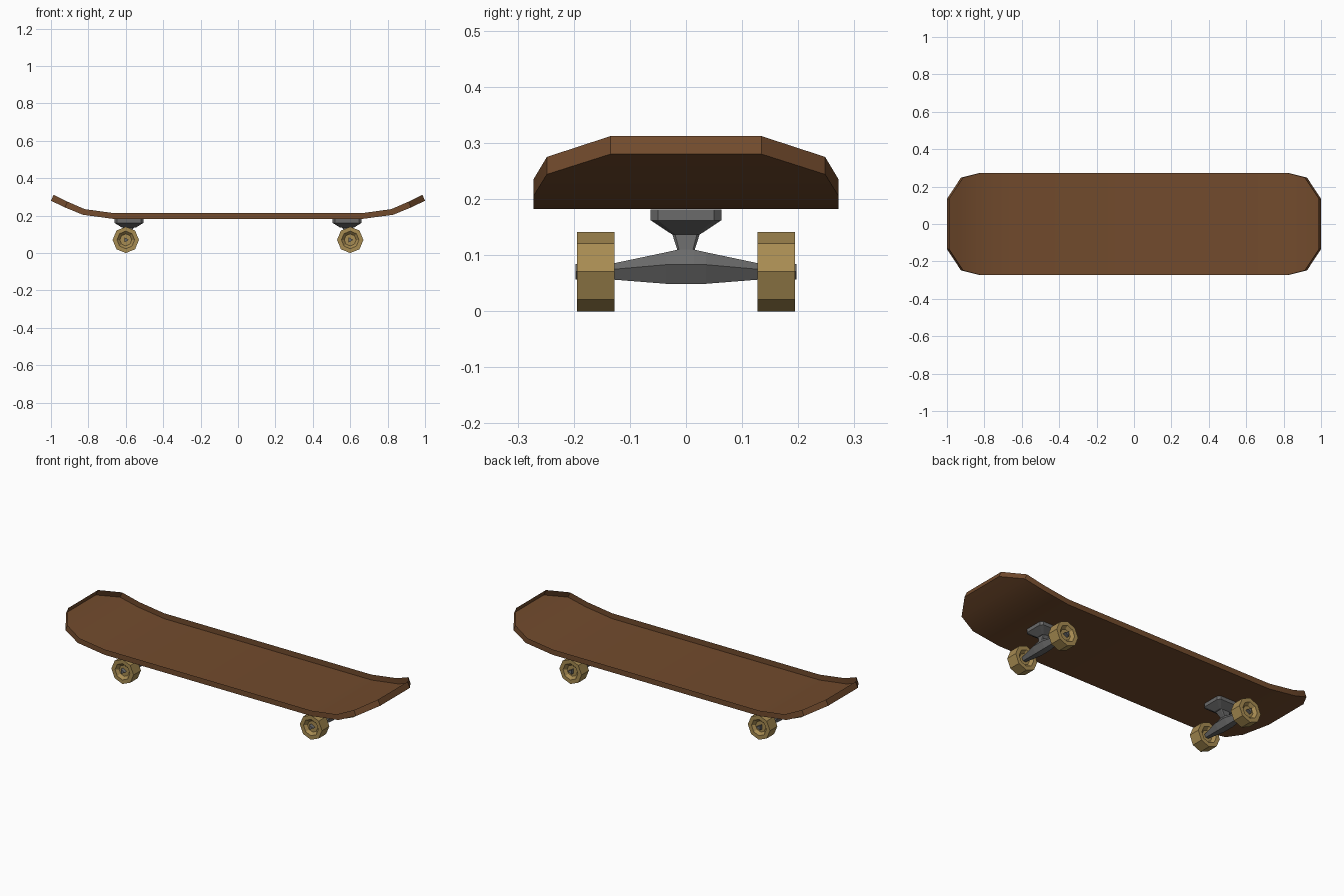
import bpy, bmesh, math

if "Cube" in bpy.data.objects:
    bpy.data.objects.remove(bpy.data.objects["Cube"])


def material(name, rgb):
    mat = bpy.data.materials.new(name)
    mat.use_nodes = True
    mat.diffuse_color = (*rgb, 1)
    mat.node_tree.nodes["Principled BSDF"].inputs["Base Color"].default_value = (*rgb, 1)
    return mat


WOOD = material("brown wood", (0.168, 0.07, 0.026))
METAL = material("grey metal", (0.145, 0.145, 0.145))
RUBBER = material("tan rubber", (0.39, 0.262, 0.085))


def loft(name, rings, mat, closed=True):
    """Skin a row of equal-sized rings (or open strips) and cap both ends."""
    bm = bmesh.new()
    loops = [[bm.verts.new(p) for p in ring] for ring in rings]
    n = len(loops[0])
    for a, b in zip(loops, loops[1:]):
        for i in range(n if closed else n - 1):
            j = (i + 1) % n
            bm.faces.new((a[i], a[j], b[j], b[i]))
    bm.faces.new(loops[0])
    bm.faces.new(loops[-1])
    bmesh.ops.recalc_face_normals(bm, faces=bm.faces)
    mesh = bpy.data.meshes.new(name)
    bm.to_mesh(mesh)
    bm.free()
    mesh.materials.append(mat)
    obj = bpy.data.objects.new(name, mesh)
    bpy.context.collection.objects.link(obj)
    return obj


def plate_ring(cx, hx, hy, z, cut):
    """Rectangle with chamfered corners, lying flat at height z."""
    corners = [(hx, hy - cut), (hx - cut, hy), (cut - hx, hy), (-hx, hy - cut),
               (-hx, cut - hy), (cut - hx, -hy), (hx - cut, -hy), (hx, cut - hy)]
    return [(cx + x, y, z) for x, y in corners]


def disc_ring(cx, y, cz, r, sides):
    angles = [math.tau * i / sides for i in range(sides)]
    return [(cx + r * math.cos(a), y, cz + r * math.sin(a)) for a in angles]


# Deck: open tray with a raised rim; bottom x, bottom z, rim x, rim z, half width
half = [(0.66, 0.182, 0.66, 0.213, 0.272),
        (0.83, 0.205, 0.82, 0.235, 0.272),
        (0.925, 0.244, 0.912, 0.275, 0.248),
        (1.0, 0.28, 0.986, 0.312, 0.135)]
stations = [(-a, b, -c, d, w) for a, b, c, d, w in reversed(half)] + half
deck = loft("deck", [[(tx, -w, tz), (bx, -w, bz), (bx, w, bz), (tx, w, tz)]
                     for bx, bz, tx, tz, w in stations], WOOD, closed=False)
bpy.ops.object.select_all(action="DESELECT")
deck.select_set(True)
bpy.context.view_layer.objects.active = deck
bpy.ops.object.shade_smooth_by_angle(angle=math.radians(30))

AXLE_X, AXLE_Z, WHEEL_R = 0.6, 0.0705, 0.0705

# Hanger sections: y, top, middle, bottom, half thickness
hanger_half = [(0.014, 0.11, 0.083, 0.049, 0.036),
               (0.036, 0.105, 0.083, 0.049, 0.036),
               (0.15, 0.081, 0.073, 0.058, 0.016)]
hanger = [(-y, *rest) for y, *rest in reversed(hanger_half)] + hanger_half

# Wheel profile with a dished hub on both faces: y, radius
wheel = [(0.143, 0.032), (0.127, 0.047), (0.127, WHEEL_R),
         (0.194, WHEEL_R), (0.194, 0.047), (0.178, 0.032)]

for s, end in ((1, "left"), (-1, "right")):
    ax, bx = s * AXLE_X, s * 0.583

    # Baseplate bolted under the deck
    loft(end + "_baseplate", [plate_ring(bx, 0.078, 0.063, 0.1815, 0.013),
                              plate_ring(bx, 0.078, 0.063, 0.162, 0.013),
                              plate_ring(bx, 0.038, 0.025, 0.137, 0.006)], METAL)
    # Neck between baseplate and hanger
    loft(end + "_neck", [plate_ring(bx, 0.03, 0.025, 0.139, 0.005),
                         plate_ring(ax, 0.018, 0.014, 0.105, 0.003)], METAL)

    # Hanger: six-sided beam, thick in the middle
    beam = []
    for y, top, mid, low, wide in hanger:
        thin = wide * 0.5
        beam.append([(ax - thin, y, top), (ax + thin, y, top), (ax + wide, y, mid),
                     (ax + thin, y, low), (ax - thin, y, low), (ax - wide, y, mid)])
    loft(end + "_hanger", beam, METAL)

    # Wheels and three-sided axle tips
    for t, side in ((-1, "front"), (1, "back")):
        loft(f"{end}_{side}_wheel",
             [disc_ring(ax, t * y, AXLE_Z, r, 8) for y, r in wheel], RUBBER)
        loft(f"{end}_{side}_axle_tip",
             [disc_ring(ax, t * y, AXLE_Z, 0.016, 3) for y in (0.14, 0.197)], METAL)
